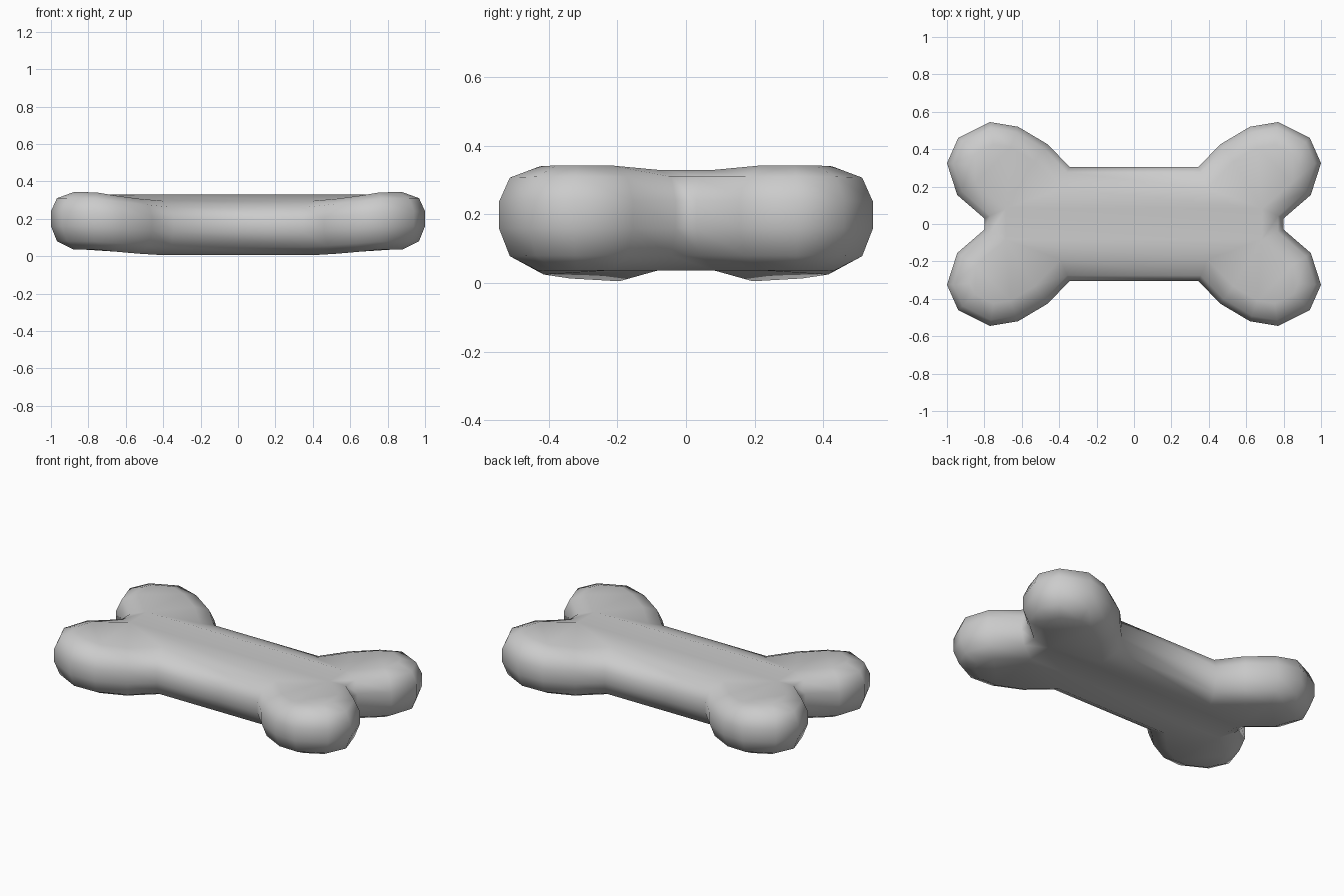
import bpy, bmesh
from mathutils import Vector

if "Cube" in bpy.data.objects:
    bpy.data.objects.remove(bpy.data.objects["Cube"])

# Quarter outline: shaft corner, around the lobe, to the end notch
quarter = [(0.345, 0.305), (0.46, 0.425), (0.62, 0.52), (0.77, 0.545),
           (0.94, 0.46), (1.0, 0.325), (0.945, 0.155), (0.80, 0.03)]
Q = len(quarter)
outline = [Vector(p) for p in quarter]
outline += [Vector((x, -y)) for x, y in reversed(quarter)]
outline += [Vector((-x, -y)) for x, y in quarter]
outline += [Vector((-x, y)) for x, y in reversed(quarter)]
N = len(outline)

# Edge rounding: (inset, height at the lobes, drop at the shaft)
levels = [(0.11, 0.037, 0.032), (0.03, 0.08, 0.032), (0.0, 0.16, 0.032),
          (0.0, 0.24, 0.042), (0.03, 0.31, 0.048), (0.115, 0.343, 0.048)]


def inset_point(i, d):
    """Mitred inward offset of a clockwise outline."""
    a, b, c = outline[i - 1], outline[i], outline[(i + 1) % N]
    e1, e2 = (b - a).normalized(), (c - b).normalized()
    n1, n2 = Vector((e1.y, -e1.x)), Vector((e2.y, -e2.x))
    n = (n1 + n2).normalized()
    return b + n * d / max(n.dot(n1), 0.8)


bm = bmesh.new()
rings = []
for d, z, drop in levels:
    ring = []
    for i, p in enumerate(outline):
        q = inset_point(i, d)
        t = min(max((abs(p.x) - 0.345) / 0.45, 0), 1)
        if z > 0.33 and abs(p.y) < 0.1:
            z_here = 0.33
        else:
            z_here = z - drop * (1 - t)
        ring.append(bm.verts.new((q.x, q.y, z_here)))
    rings.append(ring)

# Rounded side wall
for lo, hi in zip(rings, rings[1:]):
    for i in range(N):
        j = (i + 1) % N
        bm.faces.new((lo[i], lo[j], hi[j], hi[i]))

# Broad top and bottom: one centre strip and two halves each
caps = []
for r in (rings[0], rings[-1]):
    a, b, c, d = Q - 1, Q, 3 * Q - 1, 3 * Q
    caps.append(bm.faces.new((r[a], r[b], r[c], r[d])))
    caps.append(bm.faces.new(r[b:c + 1]))
    caps.append(bm.faces.new(r[d:] + r[:a + 1]))
bmesh.ops.triangulate(bm, faces=caps)
bmesh.ops.recalc_face_normals(bm, faces=bm.faces)
for f in bm.faces:
    f.smooth = True

mesh = bpy.data.meshes.new("bone")
bm.to_mesh(mesh)
bm.free()
bone = bpy.data.objects.new("bone", mesh)
bpy.context.collection.objects.link(bone)
